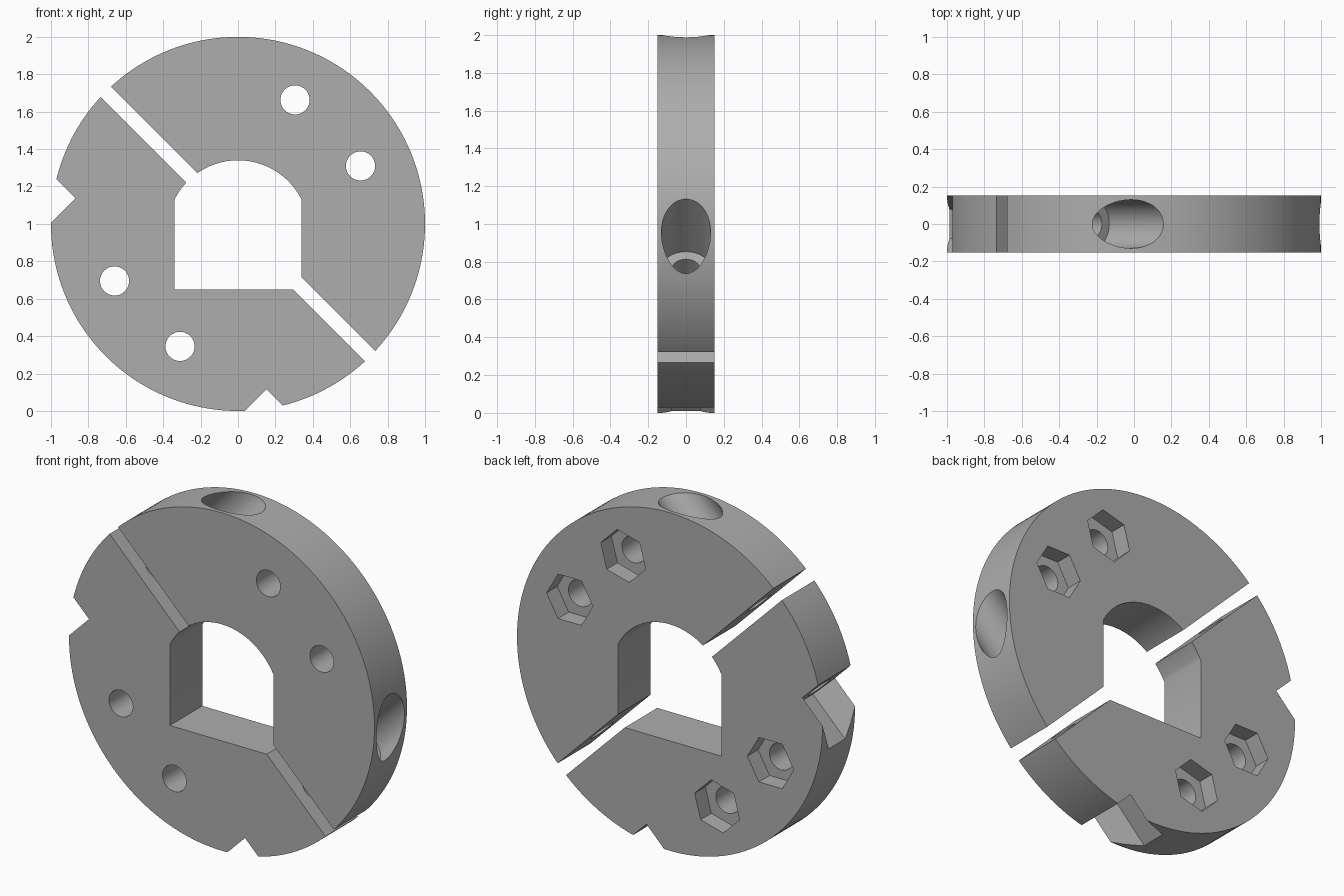
import bpy, bmesh
from math import sin, cos, pi, radians, sqrt
from mathutils import Matrix, Vector

if "Cube" in bpy.data.objects:
    bpy.data.objects.remove(bpy.data.objects["Cube"])

# Proportions
HALF_T = 0.152
GAP = 0.039
CENTRE = Vector((0, 0, 1))
SCREWS = (-0.717, 0.738)
D = 1 / sqrt(2)


def frame(a, b, c):
    """Matrix whose local axes are a, b, c, placed at the disc centre."""
    m = Matrix((a, b, c)).transposed().to_4x4()
    return Matrix.Translation(CENTRE) @ m


PLATE = frame((1, 0, 0), (0, 0, 1), (0, -1, 0))       # extrudes through thickness
CLAMP = frame((D, 0, -D), (0, 1, 0), (D, 0, D))       # extrudes across the split

steel = bpy.data.materials.new("plain grey")
steel.use_nodes = True
GREY = (0.42, 0.42, 0.42, 1)
steel.diffuse_color = GREY
steel.node_tree.nodes["Principled BSDF"].inputs["Base Color"].default_value = GREY


def arc(cx, cy, r, start, end, steps):
    return [(cx + r * cos(start + (end - start) * i / steps),
             cy + r * sin(start + (end - start) * i / steps)) for i in range(steps + 1)]


def ngon(cx, cy, r, n, turn=0.0):
    return arc(cx, cy, r, turn, turn + 2 * pi, n)[:-1]


def prism(name, outline, low, high, matrix):
    bm = bmesh.new()
    base = bm.faces.new([bm.verts.new((x, y, low)) for x, y in outline])
    side = bmesh.ops.extrude_face_region(bm, geom=[base])["geom"]
    top = [g for g in side if isinstance(g, bmesh.types.BMVert)]
    bmesh.ops.translate(bm, verts=top, vec=(0, 0, high - low))
    bm.transform(matrix)
    bmesh.ops.recalc_face_normals(bm, faces=bm.faces)
    mesh = bpy.data.meshes.new(name)
    bm.to_mesh(mesh)
    bm.free()
    mesh.materials.append(steel)
    obj = bpy.data.objects.new(name, mesh)
    bpy.context.collection.objects.link(obj)
    return obj


def activate(obj):
    bpy.ops.object.select_all(action="DESELECT")
    obj.select_set(True)
    bpy.context.view_layer.objects.active = obj


def cut(obj, outline, low, high, matrix):
    cutter = prism("cutter", outline, low, high, matrix)
    cutter.hide_render = True
    mod = obj.modifiers.new("cut", "BOOLEAN")
    mod.operation = "DIFFERENCE"
    mod.solver = "EXACT"
    mod.object = cutter
    activate(obj)
    bpy.ops.object.modifier_apply(modifier=mod.name)
    bpy.data.objects.remove(cutter)


# Central opening: square sides with an arched top
opening = [(-0.34, -0.35), (0.34, -0.35)]
opening += arc(0, -0.04, 0.38, radians(26.6), radians(153.4), 32)
block = [(-2, -1), (2, -1), (2, 1), (-2, 1)]


def half_disc(name, split, holes):
    half = prism(name, ngon(0, 0, 1, 160), -HALF_T, HALF_T, PLATE)
    cut(half, block, *split, CLAMP)
    cut(half, opening, -1, 1, PLATE)
    # Face bolt holes with hexagonal pockets on the back
    for x, z, turn in holes:
        cut(half, ngon(x, z, 0.078, 40), -1, 1, PLATE)
        cut(half, ngon(x, z, 0.152, 6, radians(turn)), -0.4, 0.1 - HALF_T, PLATE)
    # Clamp screw holes across the split
    for v in SCREWS:
        cut(half, ngon(v, 0, 0.074, 40), -1.5, 1.5, CLAMP)
    return half


upper = half_disc("upper_half", (-2, GAP), [(0.305, 0.663, 15), (0.655, 0.31, 0)])
lower = half_disc("lower_half", (-GAP, 2), [(-0.66, -0.305, 0), (-0.31, -0.655, 15)])

for v in SCREWS:
    # Counterbores for the screw heads
    cut(upper, ngon(v, 0, 0.13, 64), 0.4, 1.5, CLAMP)
    # Nut notches: half a hexagon inward, open to the rim outward
    s = 1 if v > 0 else -1
    r = 0.155
    inner, outer = v - s * r * sin(pi / 3), v + s * 0.6
    notch = [(v, r), (inner, r / 2), (inner, -r / 2), (v, -r), (outer, -r), (outer, r)]
    cut(lower, notch, -1.5, -0.517, CLAMP)

for half in (upper, lower):
    activate(half)
    bpy.ops.object.shade_smooth_by_angle(angle=radians(30))
